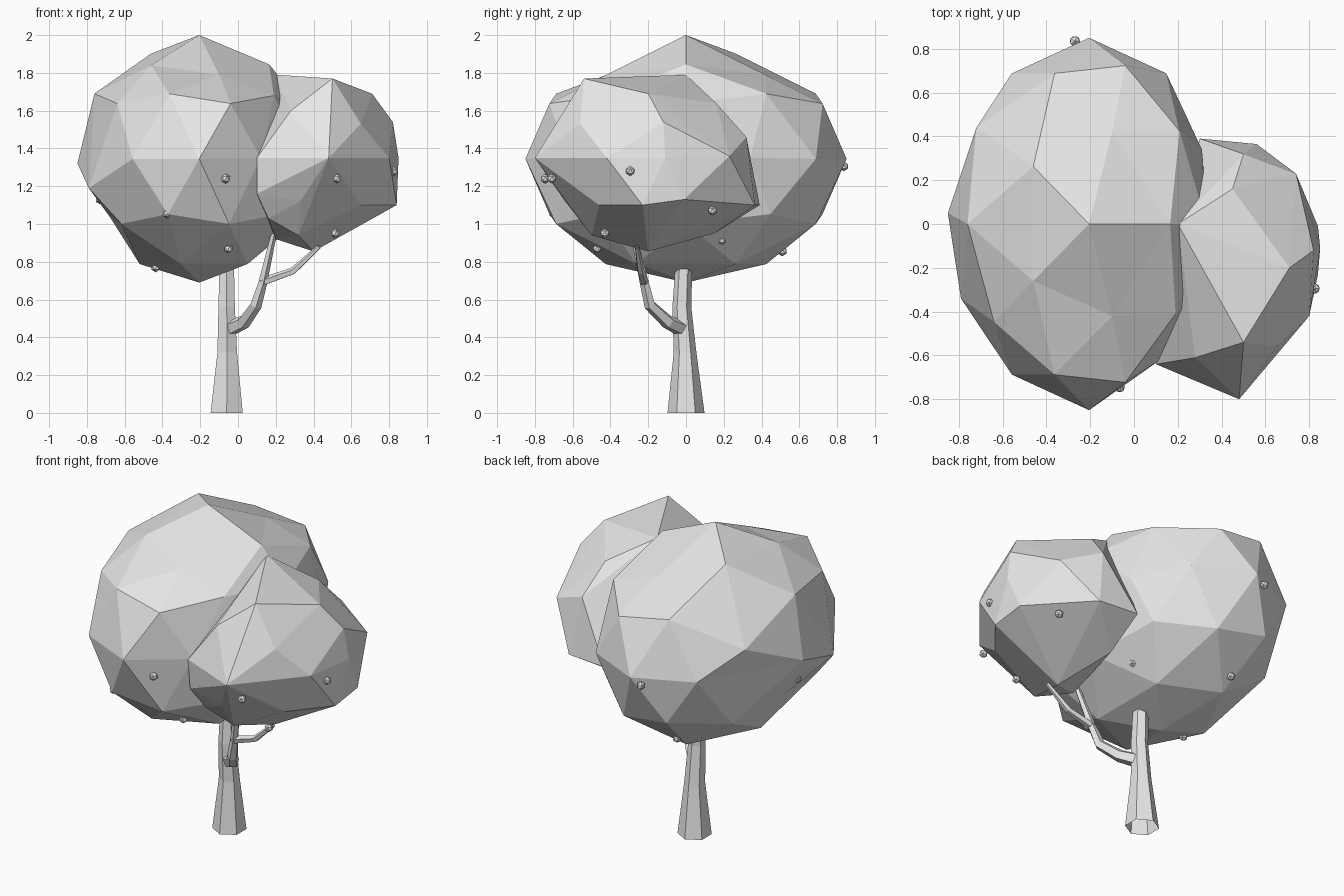
import bpy
import bmesh
import math
from mathutils import Vector, Matrix

cube = bpy.data.objects.get("Cube")
if cube:
    bpy.data.objects.remove(cube, do_unlink=True)

# One plain grey for the whole tree
grey = bpy.data.materials.new("plain_grey")
grey.use_nodes = True
grey.diffuse_color = (0.8, 0.8, 0.8, 1)
grey.node_tree.nodes["Principled BSDF"].inputs["Base Color"].default_value = (0.8, 0.8, 0.8, 1)


def finish(name, bm):
    mesh = bpy.data.meshes.new(name)
    bm.to_mesh(mesh)
    bm.free()
    mesh.materials.append(grey)
    obj = bpy.data.objects.new(name, mesh)
    bpy.context.collection.objects.link(obj)
    return obj


def tube(name, path, sides, upright=False):
    """Open flat-sided limb through (x, y, z, radius) stations."""
    bm = bmesh.new()
    points = [Vector(p[:3]) for p in path]
    rings = []
    for i, (point, station) in enumerate(zip(points, path)):
        along = points[min(i + 1, len(points) - 1)] - points[max(i - 1, 0)]
        turn = Matrix.Identity(3) if upright else along.to_track_quat('Z', 'Y').to_matrix()
        ring = []
        for s in range(sides):
            a = math.pi / 2 + math.tau * s / sides
            ring.append(bm.verts.new(point + turn @ Vector((math.cos(a), math.sin(a), 0)) * station[3]))
        rings.append(ring)
    for low, high in zip(rings, rings[1:]):
        for s in range(sides):
            t = (s + 1) % sides
            bm.faces.new((low[s], low[t], high[t], high[s]))
    return finish(name, bm)


# Trunk and branches
tube("trunk", [(-0.06, 0, 0, 0.098), (-0.057, -0.005, 0.32, 0.06),
               (-0.06, -0.022, 0.56, 0.05), (-0.06, -0.012, 0.77, 0.045)], 6, upright=True)
tube("main_branch", [(-0.06, -0.01, 0.44, 0.045), (0.03, -0.095, 0.48, 0.038), (0.095, -0.19, 0.57, 0.032),
                     (0.13, -0.22, 0.69, 0.025), (0.19, -0.28, 0.95, 0.016)], 5)
tube("side_branch", [(0.12, -0.22, 0.69, 0.024), (0.29, -0.24, 0.75, 0.02), (0.43, -0.26, 0.88, 0.012)], 5)

# Large crown: stretched icosphere with some corners pulled and the top flattened
bm = bmesh.new()
bmesh.ops.create_icosphere(bm, subdivisions=2, radius=1)
bmesh.ops.scale(bm, vec=(0.6, 0.85, 0.655), verts=bm.verts)
bmesh.ops.translate(bm, vec=(-0.205, 0, 1.345), verts=bm.verts)
for target in [(0.165, 0, 1.845), (-0.76, 0, 1.69), (-0.85, 0.05, 1.32),
               (-0.79, -0.34, 1.19), (-0.72, 0.44, 1.5), (-0.68, 0, 1.04),
               (-0.1, -0.42, 1.79), (-0.1, 0.42, 1.79), (-0.46, -0.26, 1.84),
               (0.31, 0.34, 1.35), (0.12, -0.62, 1.35), (0.19, -0.41, 1.68)]:
    goal = Vector(target)
    min(bm.verts, key=lambda v: (v.co - goal).length).co = goal
finish("large_crown", bm)

# Small crown: faceted hull around its corner points
corners = [
    (0.2, 0, 1.79), (0.5, -0.54, 1.77), (0.28, -0.61, 1.6), (0.48, -0.8, 1.35),
    (0.65, -0.56, 1.53), (0.71, -0.2, 1.69), (0.82, -0.12, 1.54), (0.85, -0.11, 1.35),
    (0.8, -0.42, 1.35), (0.84, -0.01, 1.13), (0.84, -0.23, 1.1), (0.74, 0.23, 1.36),
    (0.45, 0.16, 1.64), (0.5, 0.32, 1.46), (0.56, 0.365, 1.1), (0.3, 0.39, 1.1),
    (0.1, -0.64, 1.35), (0.1, -0.62, 1.16), (0.16, -0.55, 1.03), (0.33, -0.64, 1.12),
    (0.32, -0.5, 0.94), (0.65, -0.46, 1.1), (0.4, -0.2, 0.855), (0.2, -0.3, 0.92),
    (0.3, 0.15, 0.95),
]
bm = bmesh.new()
for corner in corners:
    bm.verts.new(corner)
bmesh.ops.convex_hull(bm, input=bm.verts)
loose = [v for v in bm.verts if not v.link_faces]
bmesh.ops.delete(bm, geom=loose, context='VERTS')
bmesh.ops.recalc_face_normals(bm, faces=bm.faces)
finish("small_crown", bm)

# Small faceted fruit resting on the foliage
spots = [
    (-0.065, -0.745, 1.24), (0.525, -0.71, 1.24), (0.825, -0.295, 1.28), (0.675, 0.14, 1.07),
    (0.515, -0.43, 0.95), (-0.05, -0.47, 0.87), (0.165, 0.19, 0.915), (-0.295, 0.51, 0.855),
    (-0.27, 0.835, 1.305), (-0.375, -0.7, 1.055), (-0.435, -0.08, 0.77), (-0.73, -0.06, 1.13),
]
for i, spot in enumerate(spots):
    bm = bmesh.new()
    bmesh.ops.create_icosphere(bm, subdivisions=1, radius=0.026, matrix=Matrix.Translation(spot))
    finish(f"fruit_{i + 1}", bm)
